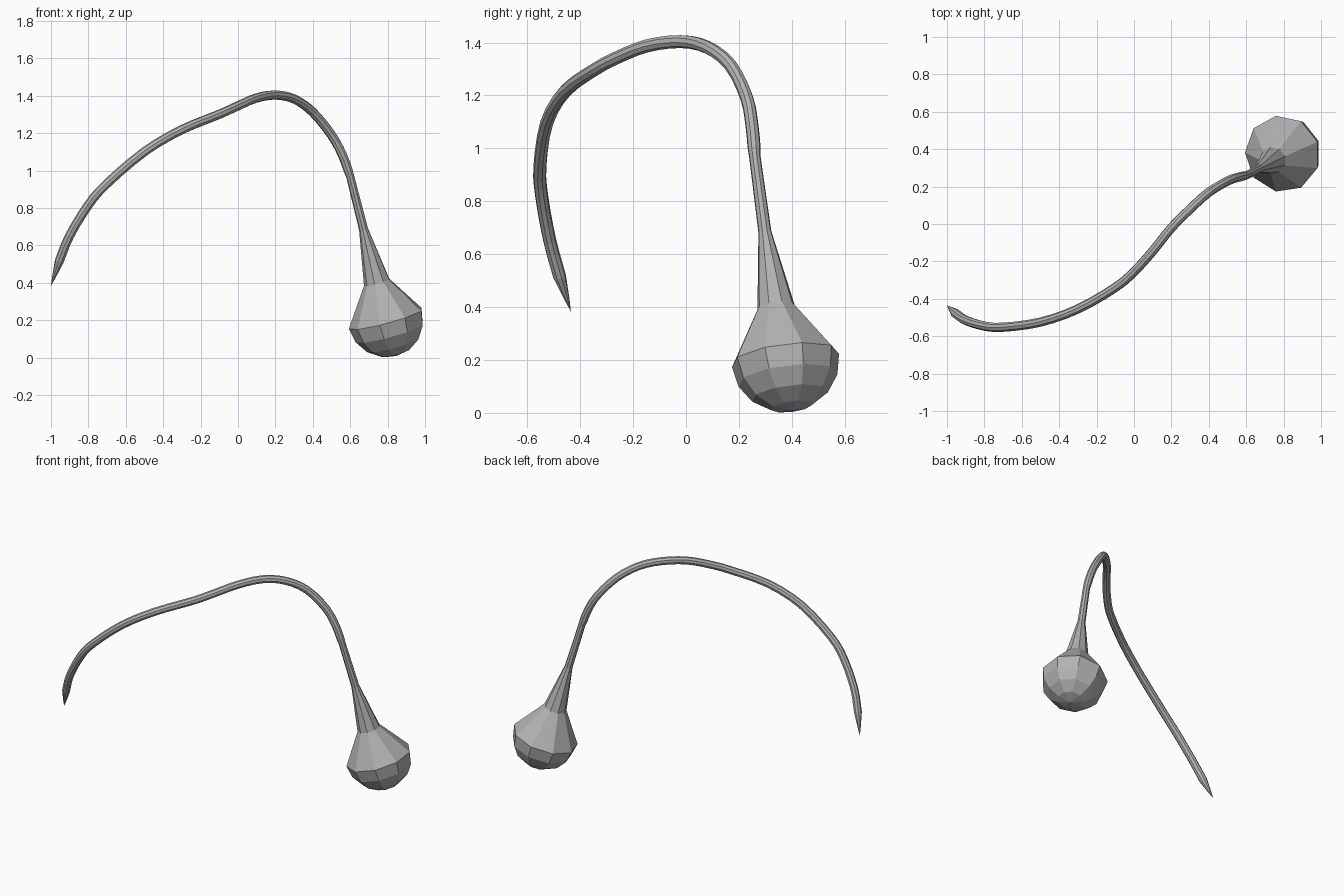
import bpy, bmesh
from math import sin, cos, radians, tau
from mathutils import Vector

if "Cube" in bpy.data.objects:
    bpy.data.objects.remove(bpy.data.objects["Cube"], do_unlink=True)

SIDES = 9
grey = bpy.data.materials.new("plain grey")
grey.use_nodes = True
colour = (0.45, 0.45, 0.45, 1)
grey.diffuse_color = colour
grey.node_tree.nodes["Principled BSDF"].inputs["Base Color"].default_value = colour

# Stalk centre line, from the neck over the arch to the thin end
path = [Vector(p) for p in (
    (.6, .26, .97), (.56, .25, 1.08), (.5, .23, 1.19), (.4, .17, 1.312),
    (.3, .08, 1.382), (.2, -.02, 1.404), (.1, -.145, 1.388), (0, -.255, 1.345),
    (-.1, -.34, 1.3), (-.3, -.455, 1.218), (-.5, -.525, 1.1), (-.7, -.552, .93),
    (-.8, -.545, .815), (-.9, -.515, .65), (-.955, -.478, .515))]


def smooth_path(pts, steps):
    """Catmull-Rom curve through the points."""
    ext = [2 * pts[0] - pts[1]] + pts + [2 * pts[-1] - pts[-2]]
    out = []
    for a, b, c, d in zip(ext, ext[1:], ext[2:], ext[3:]):
        for i in range(steps):
            t = i / steps
            out.append(.5 * (2 * b + (c - a) * t + (2 * a - 5 * b + 4 * c - d) * t * t
                             + (3 * b - a - 3 * c + d) * t ** 3))
    return out + [pts[-1]]


def sweep(name, rings, start=None, end=None):
    """Skin rings of (centre, radius, direction); start and end are closing points."""
    bm = bmesh.new()
    side = Vector((-1, 0, 0))
    loops = []
    for centre, radius, axis in rings:
        axis = axis.normalized()
        side = (side - axis * side.dot(axis)).normalized()
        other = axis.cross(side)
        loops.append([bm.verts.new(centre + radius * (side * cos(tau * i / SIDES)
                      + other * sin(tau * i / SIDES))) for i in range(SIDES)])
    for a, b in zip(loops, loops[1:]):
        for i in range(SIDES):
            j = (i + 1) % SIDES
            bm.faces.new((a[i], a[j], b[j], b[i]))
    for loop, point in ((loops[0], start), (loops[-1], end)):
        if point is not None:
            tip = bm.verts.new(point)
            for i in range(SIDES):
                bm.faces.new((loop[i], loop[(i + 1) % SIDES], tip))
    bmesh.ops.recalc_face_normals(bm, faces=bm.faces)
    mesh = bpy.data.meshes.new(name)
    bm.to_mesh(mesh)
    bm.free()
    mesh.materials.append(grey)
    obj = bpy.data.objects.new(name, mesh)
    bpy.context.collection.objects.link(obj)


# Bulb: faceted half ball, then shoulder and tapering neck
axis = Vector((-.26, -.12, .96)).normalized()
centre, R = Vector((.793, .375, .207)), .207
rings = []
for k in range(3, -1, -1):
    a = radians(22.5 * k)
    rings.append((centre - axis * R * sin(a), R * cos(a), axis))
rings.append((Vector((.743, .34, .402)), .072, axis))
rings.append((Vector((.672, .298, .685)), .025, Vector((-.24, -.13, .96))))

# Stalk
points = smooth_path(path, 3)
for i, p in enumerate(points):
    before, after = points[max(i - 1, 0)], points[min(i + 1, len(points) - 1)]
    rings.append((p, .022 if i == 0 else .025, after - before))

# Pointed end
tip = Vector((-1, -.435, .383))
rings.append((points[-1].lerp(tip, .65), .010, tip - points[-1]))
sweep("bulb_and_curved_stalk", rings, start=centre - axis * R, end=tip)
